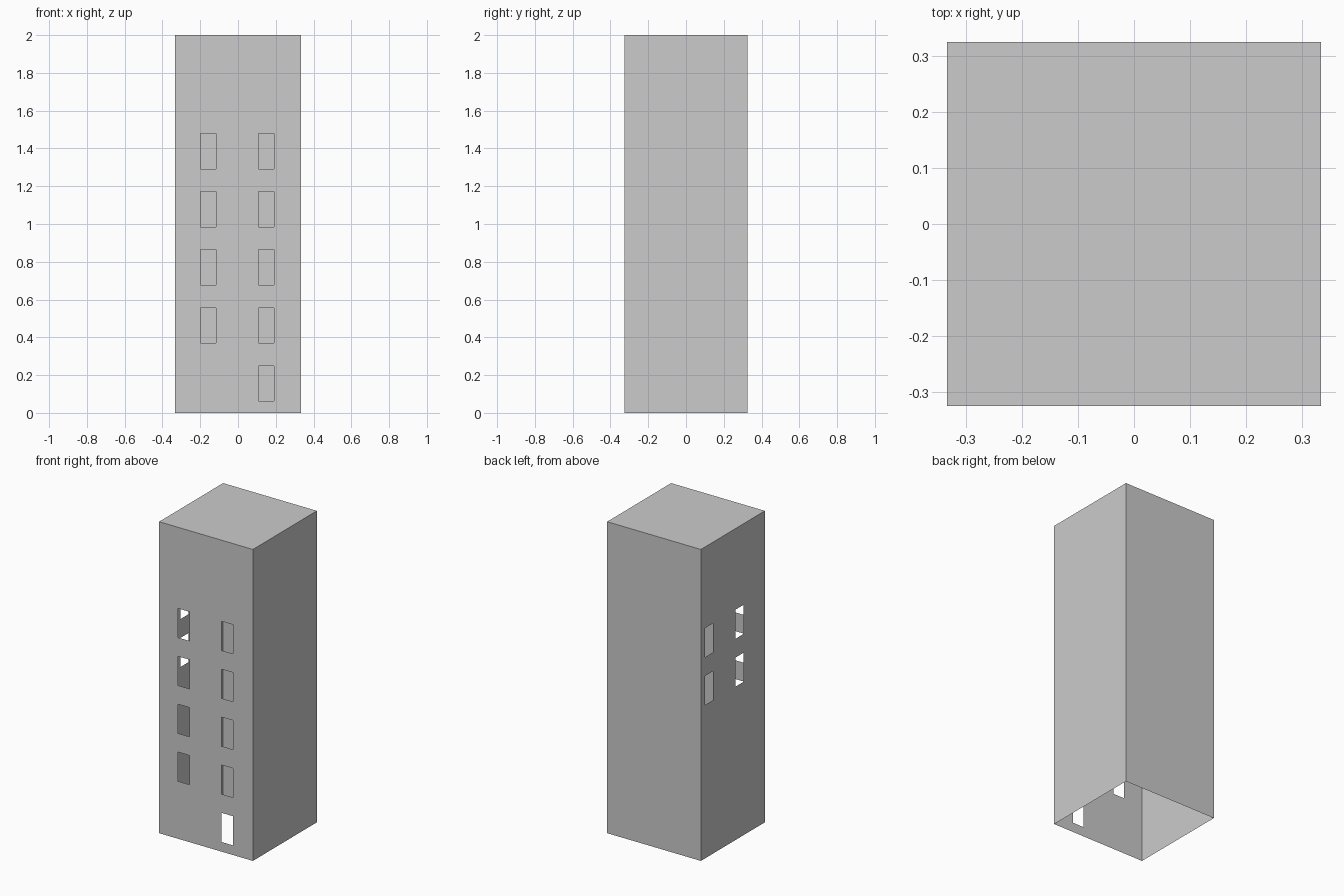
import bpy, bmesh
from mathutils import Vector

if "Cube" in bpy.data.objects:
    bpy.data.objects.remove(bpy.data.objects["Cube"])

W, D, H = 0.666, 0.649, 2.0

# Window layout: column spans and row spans
front_cols = [(-0.198, -0.116), (0.109, 0.191)]
side_cols = [(-0.11, -0.028), (0.2, 0.282)]
rows = [(0.062 + 0.3075 * i, 0.249 + 0.3075 * i) for i in range(5)]

# Thin tower shell, open at the bottom
bm = bmesh.new()
bmesh.ops.create_cube(bm, size=1)
for v in bm.verts:
    v.co = Vector((v.co.x * W, v.co.y * D, (v.co.z + 0.5) * H))
floor = [f for f in bm.faces if f.normal.z < -0.9]
bmesh.ops.delete(bm, geom=floor, context='FACES')


def slice_at(axis, value):
    co, no = Vector(), Vector()
    co[axis], no[axis] = value, 1
    bmesh.ops.bisect_plane(bm, geom=bm.verts[:] + bm.edges[:] + bm.faces[:],
                           plane_co=co, plane_no=no)


for axis, spans in ((0, front_cols), (1, side_cols), (2, rows)):
    for span in spans:
        for value in span:
            slice_at(axis, value)


def index_in(spans, value):
    return next((i for i, (a, b) in enumerate(spans) if a < value < b), None)


# Window openings: front wall (no lowest left one) and upper left wall
openings = []
bm.normal_update()
for f in bm.faces:
    c = f.calc_center_median()
    row = index_in(rows, c.z)
    if row is None:
        continue
    if f.normal.y < -0.9:
        col = index_in(front_cols, c.x)
        if col is not None and (row, col) != (0, 0):
            openings.append(f)
    elif f.normal.x < -0.9:
        if row >= 3 and index_in(side_cols, c.y) is not None:
            openings.append(f)
bmesh.ops.delete(bm, geom=openings, context='FACES')

mesh = bpy.data.meshes.new("tower_shell")
bm.to_mesh(mesh)
bm.free()
bpy.context.collection.objects.link(bpy.data.objects.new("tower_shell", mesh))
